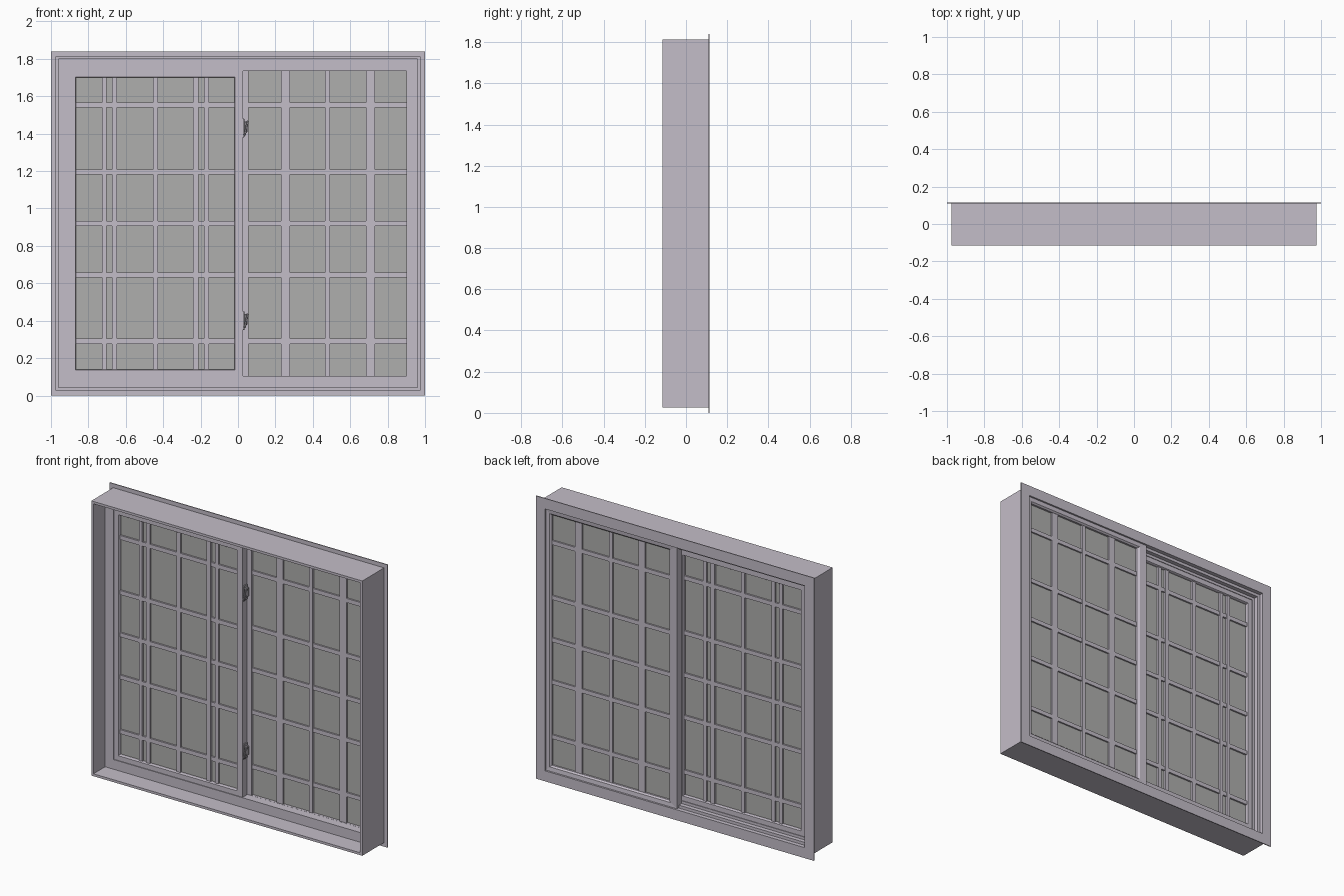
import bpy, bmesh

if "Cube" in bpy.data.objects:
    bpy.data.objects.remove(bpy.data.objects["Cube"])


def material(name, rgb):
    m = bpy.data.materials.new(name)
    m.diffuse_color = (*rgb, 1)
    m.use_nodes = True
    m.node_tree.nodes["Principled BSDF"].inputs["Base Color"].default_value = m.diffuse_color
    return m


PAINT = material("painted_frame", (0.55, 0.51, 0.58))
GLASS = material("grey_glass", (0.43, 0.43, 0.42))
METAL = material("latch_metal", (0.40, 0.38, 0.42))


def finish(name, bm, mat):
    bmesh.ops.recalc_face_normals(bm, faces=bm.faces)
    me = bpy.data.meshes.new(name)
    bm.to_mesh(me)
    bm.free()
    me.materials.append(mat)
    ob = bpy.data.objects.new(name, me)
    bpy.context.collection.objects.link(ob)
    return ob


def box(name, x0, x1, y0, y1, z0, z1, mat=PAINT, bevel=0):
    bm = bmesh.new()
    bmesh.ops.create_cube(bm, size=1)
    for v in bm.verts:
        v.co = ((x0 + x1) / 2 + v.co.x * (x1 - x0),
                (y0 + y1) / 2 + v.co.y * (y1 - y0),
                (z0 + z1) / 2 + v.co.z * (z1 - z0))
    ob = finish(name, bm, mat)
    if bevel:
        mod = ob.modifiers.new("bevel", 'BEVEL')
        mod.width, mod.segments = bevel, 1
    return ob


def ring(name, outer, inner, profile):
    """Mitred frame: profile (t, y), t runs 0..1 from outer to inner rectangle (x0, x1, z0, z1)."""
    bm = bmesh.new()
    loops = []
    for t, y in profile:
        x0, x1, z0, z1 = [a + (b - a) * t for a, b in zip(outer, inner)]
        loops.append([bm.verts.new(c) for c in
                      ((x0, y, z0), (x1, y, z0), (x1, y, z1), (x0, y, z1))])
    for i, a in enumerate(loops):
        b = loops[(i + 1) % len(loops)]
        for k in range(4):
            j = (k + 1) % 4
            bm.faces.new((a[k], a[j], b[j], b[k]))
    return finish(name, bm, PAINT)


# Outer frame: thin front jamb, rear nailing flange, stepped rear track
H = 1.84
ring("outer_frame", (-1, 1, 0, H), (-.9, .9, .105, H - .105),
     [(0, .109), (0, .115), (.65, .115), (.65, .088), (.83, .088), (.83, .06),
      (1, .06), (1, .005), (.4, .005), (.4, -.115), (.25, -.115), (.25, .109)])

# Sliding sash, in front on the left
ring("sliding_sash", (-.9, .027, .105, 1.735), (-.865, -.02, .14, 1.7),
     [(0, .01), (.9, .01), (1, .016), (1, .05), (.9, .056), (0, .056)])
box("sliding_glass", -.87, -.015, .032, .036, .135, 1.705, GLASS)

# Fixed sash, behind on the right, with a sloped rear glazing bead
ring("fixed_sash", (-.01, .935, .07, 1.77), (.055, .9, .105, 1.735),
     [(0, .061), (1, .061), (1, .093), (.75, .103), (0, .106)])
box("fixed_glass", .05, .905, .077, .081, .1, 1.74, GLASS)

# Glazing bars: (centre, width) of the uprights, shared crossbar heights
panes = {
    "sliding": (-.87, -.015, .135, 1.705, .020, .048,
                [(-.716, .024), (-.661, .027), (-.442, .027), (-.225, .029), (-.168, .026)]),
    "fixed": (.05, .905, .1, 1.74, .066, .092,
              [(.254, .048), (.478, .027), (.709, .048)]),
}
for name, (x0, x1, z0, z1, y0, y1, uprights) in panes.items():
    for i, (x, w) in enumerate(uprights):
        box(f"{name}_upright_bar_{i}", x - w / 2, x + w / 2, y0, y1, z0, z1)
    for i, z in enumerate((.29, .645, .92, 1.195, 1.553)):
        box(f"{name}_crossbar_{i}", x0, x1, y0 + .001, y1 - .001, z - .0135, z + .0135)

# Two latches on the meeting stile: base plate, housing and lever
for i, z in enumerate((.40, 1.43)):
    box(f"latch_plate_{i}", .026, .034, .012, .052, z - .05, z + .05, METAL, .002)
    box(f"latch_housing_{i}", .032, .050, .014, .046, z - .025, z + .035, METAL, .004)
    lever = box(f"latch_lever_{i}", -.006, .006, -.012, .012, -.04, .04, METAL, .003)
    lever.location = (.044, .012, z)
    lever.rotation_euler = (0, .22, 0)
